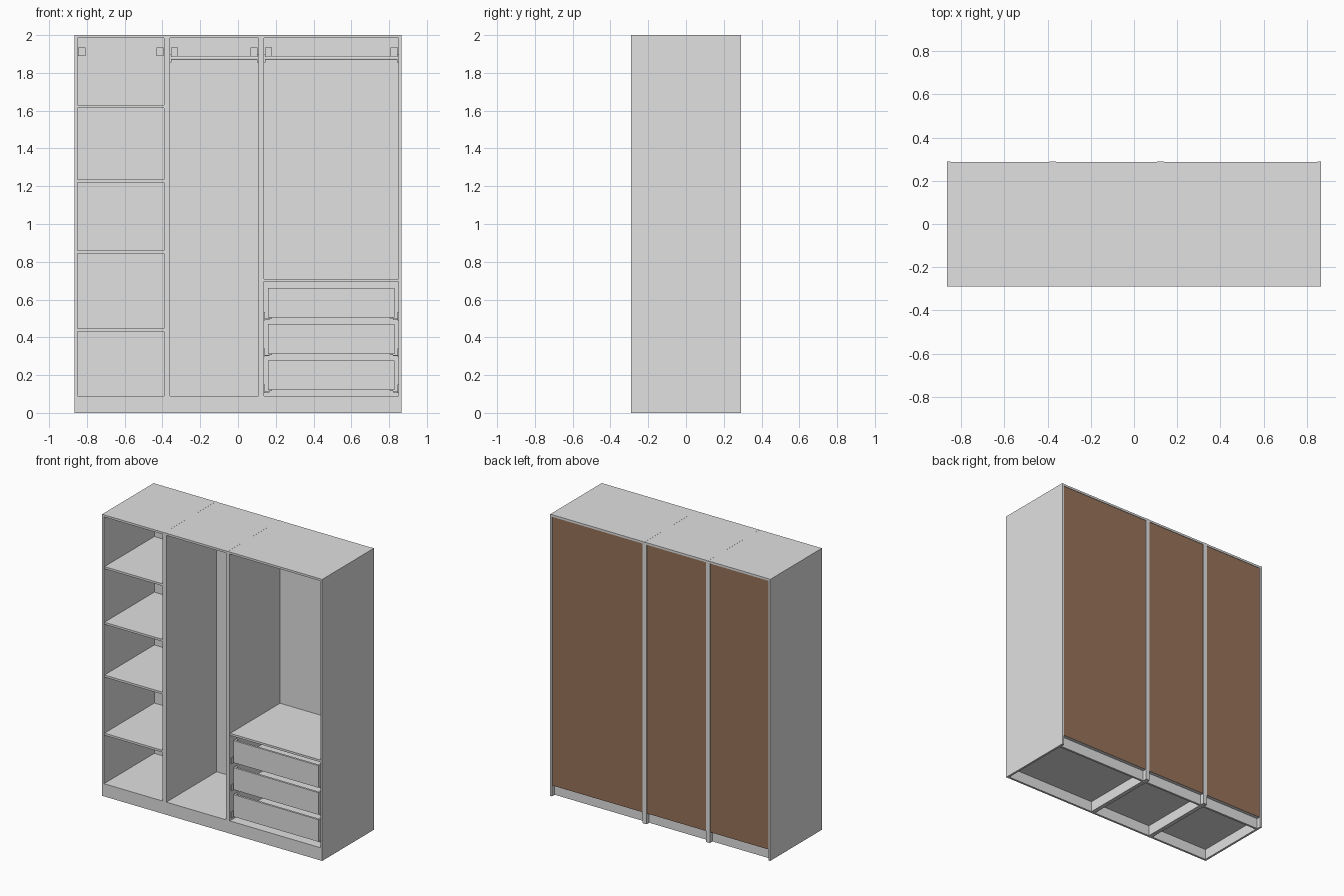
import bpy, bmesh, math

cube = bpy.data.objects.get("Cube")
if cube:
    bpy.data.objects.remove(cube, do_unlink=True)


def make_material(name, rgb):
    m = bpy.data.materials.new(name)
    m.use_nodes = True
    color = (*rgb, 1.0)
    m.diffuse_color = color
    m.node_tree.nodes["Principled BSDF"].inputs["Base Color"].default_value = color
    return m


GREY = make_material("light grey", (0.75, 0.75, 0.75))
BROWN = make_material("fibreboard brown", (0.31, 0.172, 0.102))

T = 0.015                  # board thickness
FRONT, REAR = -0.29, 0.29
HEIGHT = 2.0
FLOOR = 0.09               # top of the bottom board
BACK_Y = REAR - 0.015      # inner face of the back panel


def box(name, x, y, z):
    """Box from (min, max) pairs."""
    bm = bmesh.new()
    bmesh.ops.create_cube(bm, size=1)
    for v in bm.verts:
        for i, (lo, hi) in enumerate((x, y, z)):
            v.co[i] = hi if v.co[i] > 0 else lo
    mesh = bpy.data.meshes.new(name)
    bm.to_mesh(mesh)
    bm.free()
    mesh.materials.append(GREY)
    ob = bpy.data.objects.new(name, mesh)
    bpy.context.collection.objects.link(ob)
    return ob


def carcass(name, x0, x1):
    """Open cabinet: sides, top, bottom, plinths, back and wall brackets."""
    a, b = x0 + T, x1 - T
    box(name + "_right_side", (x0, a), (FRONT, REAR), (0, HEIGHT))
    box(name + "_left_side", (b, x1), (FRONT, REAR), (0, HEIGHT))
    box(name + "_top", (a, b), (FRONT, REAR - 0.002), (HEIGHT - T, HEIGHT))
    box(name + "_bottom", (a, b), (FRONT, BACK_Y), (FLOOR - T, FLOOR))
    box(name + "_front_plinth", (a, b), (FRONT, FRONT + T), (0, FLOOR - T))
    box(name + "_rear_plinth", (a, b), (REAR - 0.045, REAR - 0.03), (0, FLOOR - T))

    # back panel, bare fibreboard on its rear face
    back = box(name + "_back", (a, b), (BACK_Y, REAR - 0.005), (FLOOR - T, HEIGHT - T))
    back.data.materials.append(BROWN)
    for p in back.data.polygons:
        p.material_index = 1 if p.normal.y > 0.5 else 0

    for side, bx in (("right", a + 0.004), ("left", b - 0.042)):
        box(f"{name}_{side}_wall_bracket", (bx, bx + 0.038),
            (BACK_Y - 0.02, BACK_Y), (1.89, 1.935))
    return a, b


def shelf(name, a, b, top):
    box(name, (a, b), (FRONT + 0.005, BACK_Y), (top - T, top))


def clothes_rail(name, a, b):
    # oval tube across the cabinet
    bpy.ops.mesh.primitive_cylinder_add(vertices=24, radius=1, depth=1)
    rail = bpy.context.object
    rail.name = name
    rail.rotation_euler = (0, math.pi / 2, 0)
    rail.scale = (0.011, 0.007, b - a - 0.006)
    rail.location = ((a + b) / 2, 0, 1.878)
    rail.data.materials.append(GREY)
    bpy.ops.object.transform_apply(location=True, rotation=True, scale=True)
    bpy.ops.object.shade_smooth_by_angle()
    # end sockets
    for side, sx in (("right", a), ("left", b - 0.008)):
        box(f"{name}_{side}_socket", (sx, sx + 0.008), (-0.014, 0.014), (1.855, 1.9))


def drawer(name, a, b, z):
    """Open-topped drawer box with runners and front clips."""
    l, r = a + 0.02, b - 0.022
    h, t = 0.157, 0.012
    y0, y1 = FRONT + 0.012, 0.24
    box(name + "_front", (l, r), (y0, y0 + T), (z, z + h))
    box(name + "_back", (l + t, r - t), (y1 - t, y1), (z, z + h))
    box(name + "_right_side", (l, l + t), (y0 + T, y1), (z, z + h))
    box(name + "_left_side", (r - t, r), (y0 + T, y1), (z, z + h))
    box(name + "_base", (l + t, r - t), (y0 + T, y1 - t), (z + 0.008, z + 0.016))
    for side, wall, inner, clip in (("right", a, a + 0.006, l + 0.008),
                                    ("left", b, b - 0.006, r - 0.022)):
        span = (min(wall, inner), max(wall, inner))
        box(f"{name}_{side}_runner", span, (y0, y1), (z - 0.015, z + 0.028))
        lip = (a, l + 0.008) if side == "right" else (r - 0.008, b)
        box(f"{name}_{side}_runner_lip", lip, (y0 + 0.02, y1), (z - 0.012, z - 0.006))
        box(f"{name}_{side}_clip", (clip, clip + 0.014),
            (y0 + 0.02, y0 + 0.06), (z - 0.006, z))


# shelf cabinet
a, b = carcass("shelf_cabinet", -0.865, -0.3755)
for i, top in enumerate((0.447, 0.86, 1.235, 1.63)):
    shelf(f"shelf_{i + 1}", a, b, top)

# hanging cabinet
a, b = carcass("hanging_cabinet", -0.375, 0.1225)
clothes_rail("narrow_clothes_rail", a, b)

# drawer cabinet
a, b = carcass("drawer_cabinet", 0.123, 0.865)
clothes_rail("wide_clothes_rail", a, b)
shelf("drawer_cover_shelf", a, b, 0.71)
for i in range(3):
    drawer(f"drawer_{i + 1}", a, b, 0.121 + i * 0.192)
